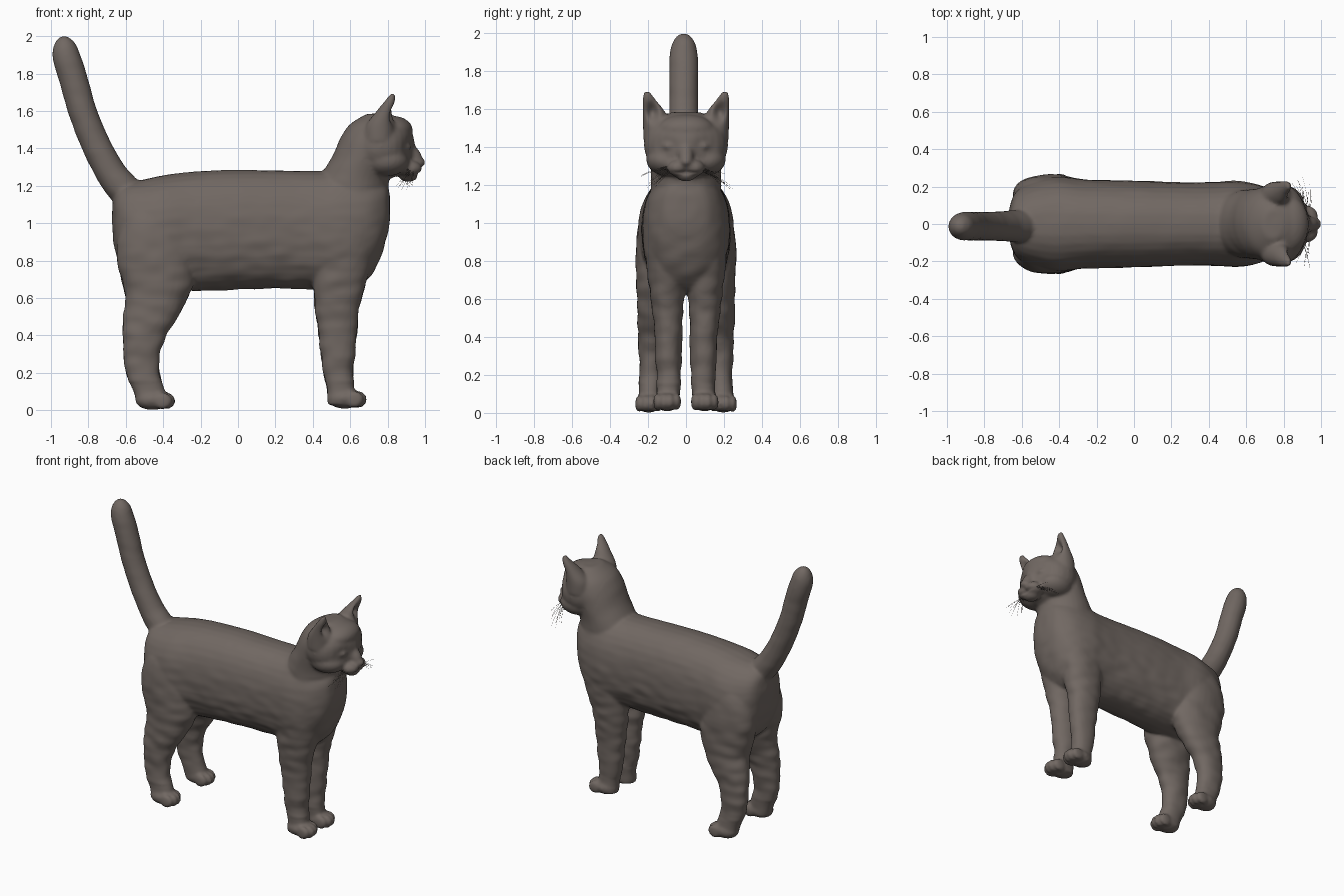
import bpy, bmesh, math, random
from mathutils import Vector, Matrix, noise

if "Cube" in bpy.data.objects:
    bpy.data.objects.remove(bpy.data.objects["Cube"])

random.seed(4)
fur = bpy.data.materials.new("grey brown fur")
fur.diffuse_color = (0.165, 0.138, 0.123, 1)
fur.use_nodes = True
fur.node_tree.nodes["Principled BSDF"].inputs["Base Color"].default_value = fur.diffuse_color

bm = bmesh.new()


def smooth_rows(rows, n=4):
    """Catmull-Rom interpolation of a table of section values."""
    out = []
    for i in range(len(rows) - 1):
        a, b = rows[max(i - 1, 0)], rows[i]
        c, d = rows[i + 1], rows[min(i + 2, len(rows) - 1)]
        for k in range(n):
            t = k / n
            out.append([0.5 * (2 * q + (r - p) * t + (2 * p - 5 * q + 4 * r - s) * t * t
                               + (3 * q - p - 3 * r + s) * t ** 3)
                        for p, q, r, s in zip(a, b, c, d)])
    out.append(list(rows[-1]))
    return out


def loft(sections, power=2.0, seg=32):
    """Skin closed superellipse sections given as (centre, half axis u, half axis v)."""
    rings = []
    for c, u, v in sections:
        ring = []
        for k in range(seg):
            a = 2 * math.pi * k / seg
            ca, sa = math.cos(a), math.sin(a)
            e = 2 / power
            ring.append(bm.verts.new(c + u * math.copysign(abs(ca) ** e, ca)
                                     + v * math.copysign(abs(sa) ** e, sa)))
        rings.append(ring)
    for p, q in zip(rings, rings[1:]):
        for k in range(seg):
            j = (k + 1) % seg
            bm.faces.new((p[k], p[j], q[j], q[k]))
    bm.faces.new(rings[0][::-1])
    bm.faces.new(rings[-1])


def upright(rows, side=1, power=2.2):
    """Loft along z from rows (z, x low, x high, y low, y high)."""
    loft([(Vector(((a + b) / 2, side * (c + d) / 2, z)),
           Vector(((b - a) / 2, 0, 0)), Vector((0, (d - c) / 2, 0)))
          for z, a, b, c, d in smooth_rows(rows)], power)


def blob(c, r, tilt=0):
    """Ellipsoid, optionally pitched about y."""
    m = Matrix.Translation(c) @ Matrix.Rotation(tilt, 4, 'Y') @ Matrix.Diagonal((*r, 1))
    bmesh.ops.create_uvsphere(bm, u_segments=28, v_segments=18, radius=1, matrix=m)


# Torso: x, belly z, back z, half width
torso = [(-.672, .96, 1.10, .05), (-.65, .82, 1.18, .14), (-.60, .72, 1.215, .20),
         (-.50, .65, 1.235, .24), (-.40, .635, 1.255, .255), (-.25, .635, 1.275, .238),
         (0, .645, 1.285, .232), (.30, .65, 1.28, .222), (.45, .645, 1.28, .225),
         (.55, .63, 1.29, .23), (.65, .66, 1.29, .215), (.73, .75, 1.27, .18),
         (.79, .90, 1.22, .12), (.812, 1.02, 1.15, .05)]
loft([(Vector((x, 0, (a + b) / 2)), Vector((0, w, 0)), Vector((0, 0, (b - a) / 2)))
      for x, a, b, w in smooth_rows(torso)], 2.3)

# Neck and back of head
upright([(1.02, .44, .79, -.19, .19), (1.20, .42, .805, -.185, .185), (1.27, .45, .815, -.185, .185),
         (1.35, .50, .84, -.19, .19), (1.45, .545, .87, -.19, .19), (1.53, .60, .86, -.16, .16),
         (1.585, .69, .80, -.08, .08)], power=2)

# Tail: x, z, radius, following a raised path
tail = smooth_rows([(-.53, 1.10, .09), (-.60, 1.17, .088), (-.68, 1.27, .082), (-.765, 1.43, .077),
                    (-.832, 1.60, .076), (-.88, 1.77, .076), (-.915, 1.88, .075),
                    (-.928, 1.945, .062), (-.935, 1.985, .035), (-.937, 1.997, .012)])
tail_sections = []
for i, (x, z, r) in enumerate(tail):
    p, q = tail[max(i - 1, 0)], tail[min(i + 1, len(tail) - 1)]
    d = Vector((q[0] - p[0], 0, q[1] - p[1])).normalized()
    tail_sections.append((Vector((x, -.012, z)), Vector((d.z, 0, -d.x)) * r, Vector((0, r, 0))))
loft(tail_sections)

# Skull, brow, nose bridge, nose and chin
blob((.765, 0, 1.41), (.182, .222, .178))
blob((.83, 0, 1.495), (.105, .15, .078))
blob((.93, 0, 1.375), (.075, .045, .04), math.radians(50))
blob((.972, 0, 1.325), (.03, .034, .026))
blob((.91, 0, 1.252), (.05, .055, .032))

front_leg = [(.03, .48, .62, .035, .16), (.12, .475, .62, .03, .155), (.20, .455, .617, .026, .155),
             (.40, .43, .637, .02, .165), (.55, .41, .65, .016, .18), (.70, .40, .69, .0, .20),
             (.90, .40, .74, .0, .218), (1.10, .44, .72, .02, .20)]
hind_leg = [(.03, -.535, -.40, .13, .255), (.10, -.56, -.39, .13, .25), (.20, -.598, -.42, .125, .245),
            (.30, -.613, -.415, .118, .248), (.40, -.617, -.385, .105, .252), (.50, -.612, -.32, .08, .256),
            (.60, -.60, -.27, .045, .258), (.70, -.625, -.24, .03, .262), (.85, -.65, -.25, .03, .265),
            (1.00, -.62, -.30, .05, .25), (1.12, -.55, -.36, .08, .20)]

for s in (-1, 1):
    upright(front_leg, s)
    upright(hind_leg, s)
    # Paws with four toes
    for px, py, pz in ((.57, .1, .064), (-.455, .196, .056)):
        blob((px, s * py, pz), (.095, .07, .055))
        for t in (-1.5, -.5, .5, 1.5):
            tx = px + (.07 if abs(t) < 1 else .052)
            blob((tx, s * py + t * .034, pz - .006), (.05, .022, .046))
    # Cheeks and whisker pads
    blob((.79, s * .10, 1.335), (.125, .11, .085))
    blob((.918, s * .042, 1.292), (.066, .058, .046))
    # Ears
    ear = smooth_rows([(.755, .145, 1.44, .085, .080), (.76, .155, 1.52, .078, .072),
                       (.785, .17, 1.59, .052, .058), (.812, .195, 1.65, .030, .036),
                       (.828, .205, 1.692, .012, .018)])
    loft([(Vector((x, s * y, z)), Vector((a, 0, 0)), Vector((0, b, 0))) for x, y, z, a, b in ear])

# Fuse all parts into one smooth body
bmesh.ops.recalc_face_normals(bm, faces=bm.faces)
raw = bpy.data.meshes.new("raw")
bm.to_mesh(raw)
bm.free()
cat = bpy.data.objects.new("cat_body", raw)
bpy.context.collection.objects.link(cat)
rem = cat.modifiers.new("fuse", 'REMESH')
rem.mode = 'VOXEL'
rem.voxel_size = .0105
sm = cat.modifiers.new("soften", 'SMOOTH')
sm.factor = .5
sm.iterations = 7
bpy.context.view_layer.update()
mesh = bpy.data.meshes.new_from_object(cat.evaluated_get(bpy.context.evaluated_depsgraph_get()))
cat.modifiers.clear()
cat.data = mesh
mesh.name = "cat_body"


def bump(d, r):
    return math.exp(-(d / r) ** 2)


# Sculpt eye sockets with lids, hollow ears, mouth line and fur ripples
normals = [v.normal.copy() for v in mesh.vertices]
for v, n in zip(mesh.vertices, normals):
    x, y, z = v.co
    if x > .6 and z > 1.2:
        ay = abs(y)
        if n.x > 0:
            e = math.hypot((ay - .105) * .8, z - 1.405)
            v.co += n * (.016 * bump(e, .022) - .02 * bump(e, .05))
            ed = math.hypot((ay - .178) * 1.2, (z - 1.585) * .8)
            v.co.x -= .045 * n.x * bump(ed, .036)
            if x > .9:
                v.co.x -= .010 * bump(z - (1.268 - .25 * (ay - .04) ** 2), .008) * bump(ay, .08)
    else:
        leg = min(1, max(0, (1.1 - z) / .4)) if z > .15 else .2
        w = noise.noise(Vector((x * 9, y * 9, z * 16)))
        v.co += n * w * (.002 + .005 * leg)
mesh.materials.clear()
mesh.materials.append(fur)
for f in mesh.polygons:
    f.use_smooth = True
    f.material_index = 0

# Whiskers: fine drooping curves on both sides of the muzzle
wc = bpy.data.curves.new("whiskers", 'CURVE')
wc.dimensions = '3D'
wc.bevel_depth = .0013
wc.bevel_resolution = 0
for s in (-1, 1):
    for i in range(12):
        a = Vector((.935 - .02 * (i % 3), s * (.06 + .012 * (i % 3)), 1.275 + .009 * (i % 4)))
        b = Vector((random.uniform(.84, .95), s * random.uniform(.15, .26), random.uniform(1.17, 1.27)))
        mid = (a + b) / 2 + Vector((.01, 0, .015))
        sp = wc.splines.new('POLY')
        sp.points.add(4)
        for k in range(5):
            t = k / 4
            p = a * (1 - t) ** 2 + mid * 2 * t * (1 - t) + b * t * t
            sp.points[k].co = (*p, 1)
            sp.points[k].radius = 1 - .7 * t
wc.materials.append(fur)
whiskers = bpy.data.objects.new("whiskers", wc)
bpy.context.collection.objects.link(whiskers)
